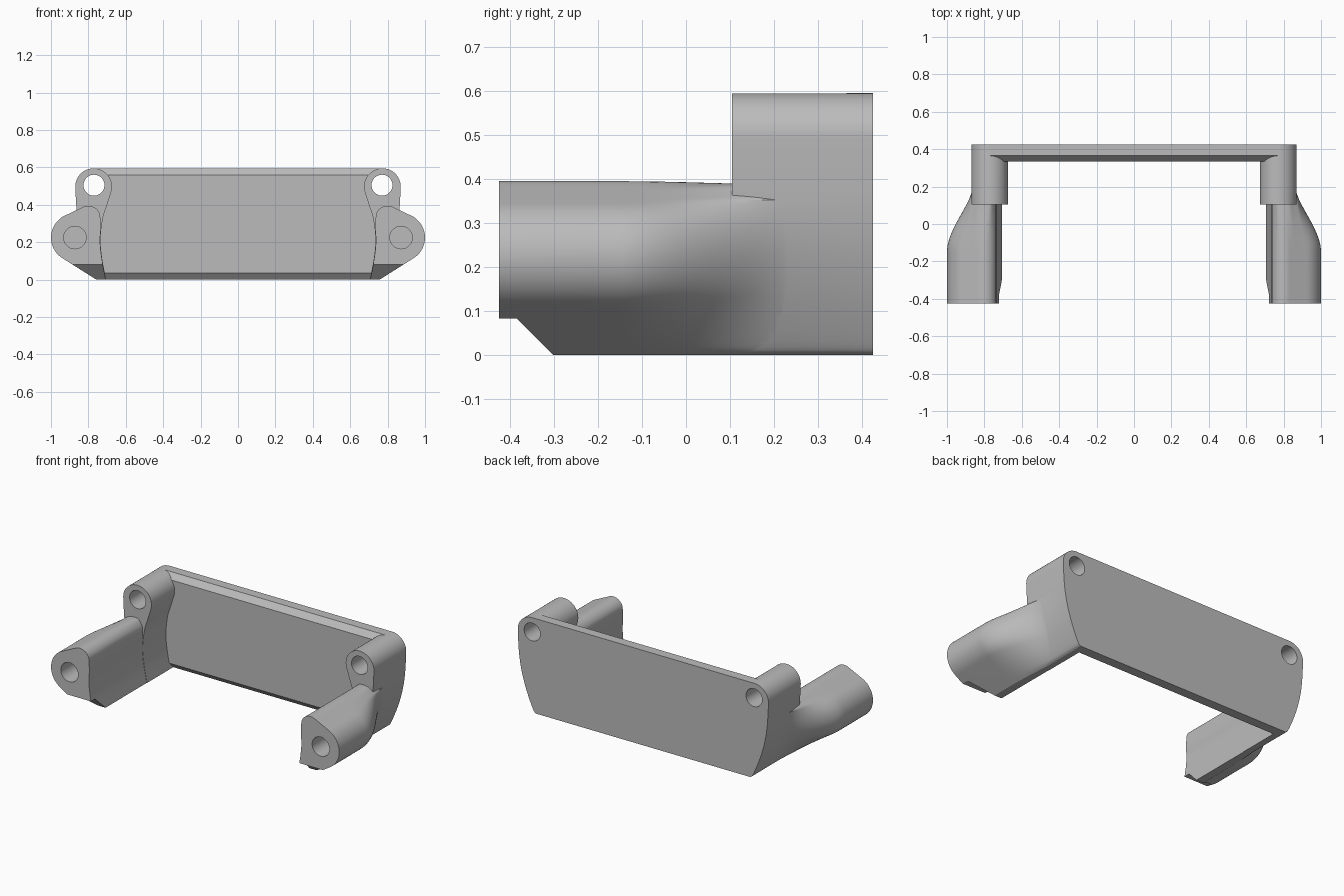
import bpy, bmesh, math
from mathutils import Vector

if "Cube" in bpy.data.objects:
    bpy.data.objects.remove(bpy.data.objects["Cube"])

BACK, FRONT = 0.425, -0.425

grey = bpy.data.materials.new("light grey")
grey.use_nodes = True
colour = (0.5, 0.5, 0.5, 1)
grey.diffuse_color = colour
grey.node_tree.nodes["Principled BSDF"].inputs["Base Color"].default_value = colour


def arc(cx, cz, r, start, end, n=24):
    angles = [math.radians(start + (end - start) * i / n) for i in range(n + 1)]
    return [Vector((cx + r * math.cos(a), cz + r * math.sin(a))) for a in angles]


def spline(points, steps=6):
    """Smooth curve through the points."""
    p = [Vector(q) for q in points]
    p = [2 * p[0] - p[1]] + p + [2 * p[-1] - p[-2]]
    out = []
    for a, b, c, d in zip(p, p[1:], p[2:], p[3:]):
        for i in range(steps):
            t = i / steps
            out.append(0.5 * (2 * b + (c - a) * t + (2 * a - 5 * b + 4 * c - d) * t * t
                              + (3 * b - a - 3 * c + d) * t ** 3))
    return out + [p[-2]]


def resample(points, n=64):
    """Evenly spaced points along a polyline."""
    lengths = [(b - a).length for a, b in zip(points, points[1:])]
    total, out = sum(lengths), []
    for i in range(n + 1):
        d, k = total * i / n, 0
        while k < len(lengths) - 1 and d > lengths[k]:
            d -= lengths[k]
            k += 1
        out.append(points[k].lerp(points[k + 1], min(1, d / lengths[k])))
    return out


def loft(name, rings, side=1):
    """Closed solid through rings of 3D points."""
    bm = bmesh.new()
    loops = [[bm.verts.new((x * side, y, z)) for x, y, z in ring] for ring in rings]
    n = len(loops[0])
    for a, b in zip(loops, loops[1:]):
        for i in range(n):
            j = (i + 1) % n
            bm.faces.new((a[i], a[j], b[j], b[i]))
    bm.faces.new(loops[0])
    bm.faces.new(loops[-1][::-1])
    bmesh.ops.recalc_face_normals(bm, faces=bm.faces)
    mesh = bpy.data.meshes.new(name)
    bm.to_mesh(mesh)
    bm.free()
    mesh.materials.append(grey)
    obj = bpy.data.objects.new(name, mesh)
    bpy.context.collection.objects.link(obj)
    return obj


def prism(name, outline, y0, y1, side=1):
    return loft(name, [[(x, y, z) for x, z in outline] for y in (y0, y1)], side)


def combine(target, other, operation):
    mod = target.modifiers.new(operation, "BOOLEAN")
    mod.operation, mod.solver, mod.object = operation, "EXACT", other
    graph = bpy.context.evaluated_depsgraph_get()
    mesh = bpy.data.meshes.new_from_object(target.evaluated_get(graph))
    target.modifiers.clear()
    target.data = mesh
    bpy.data.objects.remove(other)


# Bevelled plate across the back
plate_section = [(BACK, 0), (BACK, 0.595), (0.365, 0.595), (0.335, 0.56),
                 (0.335, 0.035), (0.365, 0)]
bracket = loft("mounting_bracket", [
    [(s * (0.73 + 0.07 * z), y, z) for y, z in plate_section] for s in (-1, 1)])

# Post outline: waisted inner wall, round top and bulging outer wall
outer_wall = spline([(0.867, 0.43), (0.86, 0.34), (0.845, 0.25), (0.82, 0.16),
                     (0.79, 0.08), (0.76, 0.015), (0.743, 0)])
inner_wall = spline([(0.705, 0), (0.724, 0.1), (0.734, 0.18), (0.734, 0.24),
                     (0.722, 0.33), (0.7, 0.4), (0.68, 0.463)])
post_outline = inner_wall[:-1] + arc(0.772, 0.497, 0.098, 200, -5, 40) + outer_wall

# Arm sections: lobed at the front, merging into the post at the back
arm_front = resample(arc(0.8, 0.33, 0.065, 165, 62) + arc(0.87, 0.225, 0.13, 62, -57)
                     + [Vector((0.757, 0))])
arm_back = resample([Vector(p) for p in ((0.738, 0.345), (0.76, 0.385), (0.82, 0.39))]
                    + [p - Vector((0.004, 0)) for p in outer_wall if p.y < 0.36])
arm_inner = [p + Vector((0.002, 0)) for p in inner_wall if p.y < 0.27]


def arm_ring(y):
    u = min(1, max(0, (y + 0.15) / 0.42))
    t = u * u * (3 - 2 * u)
    section = [a.lerp(b, t) for a, b in zip(arm_front, arm_back)] + arm_inner
    return [(p.x, y, p.y) for p in section]


arm_steps = [FRONT] + [-0.15 + 0.42 * i / 24 for i in range(25)]
for side in (1, -1):
    combine(bracket, prism("post", post_outline, 0.105, BACK, side), "UNION")
    combine(bracket, loft("arm", [arm_ring(y) for y in arm_steps], side), "UNION")

# Through holes in the posts, blind holes in the arms
for side in (1, -1):
    post_hole = arc(0.77, 0.505, 0.056, 0, 352.5, 47)
    combine(bracket, prism("post_hole", post_hole, 0, 0.6, side), "DIFFERENCE")
    arm_hole = arc(0.872, 0.225, 0.06, 0, 352.5, 47)
    combine(bracket, prism("arm_hole", arm_hole, -0.6, -0.15, side), "DIFFERENCE")

# Sloped cut under the arm tips
tip_section = [(-0.5, -0.1), (-0.5, 0.082), (-0.385, 0.082), (-0.303, 0), (-0.203, -0.1)]
tip_cut = loft("tip_cut", [[(x, y, z) for y, z in tip_section] for x in (-1.2, 1.2)])
combine(bracket, tip_cut, "DIFFERENCE")

bpy.ops.object.select_all(action="DESELECT")
bracket.select_set(True)
bpy.context.view_layer.objects.active = bracket
bpy.ops.object.shade_smooth_by_angle(angle=math.radians(30))
